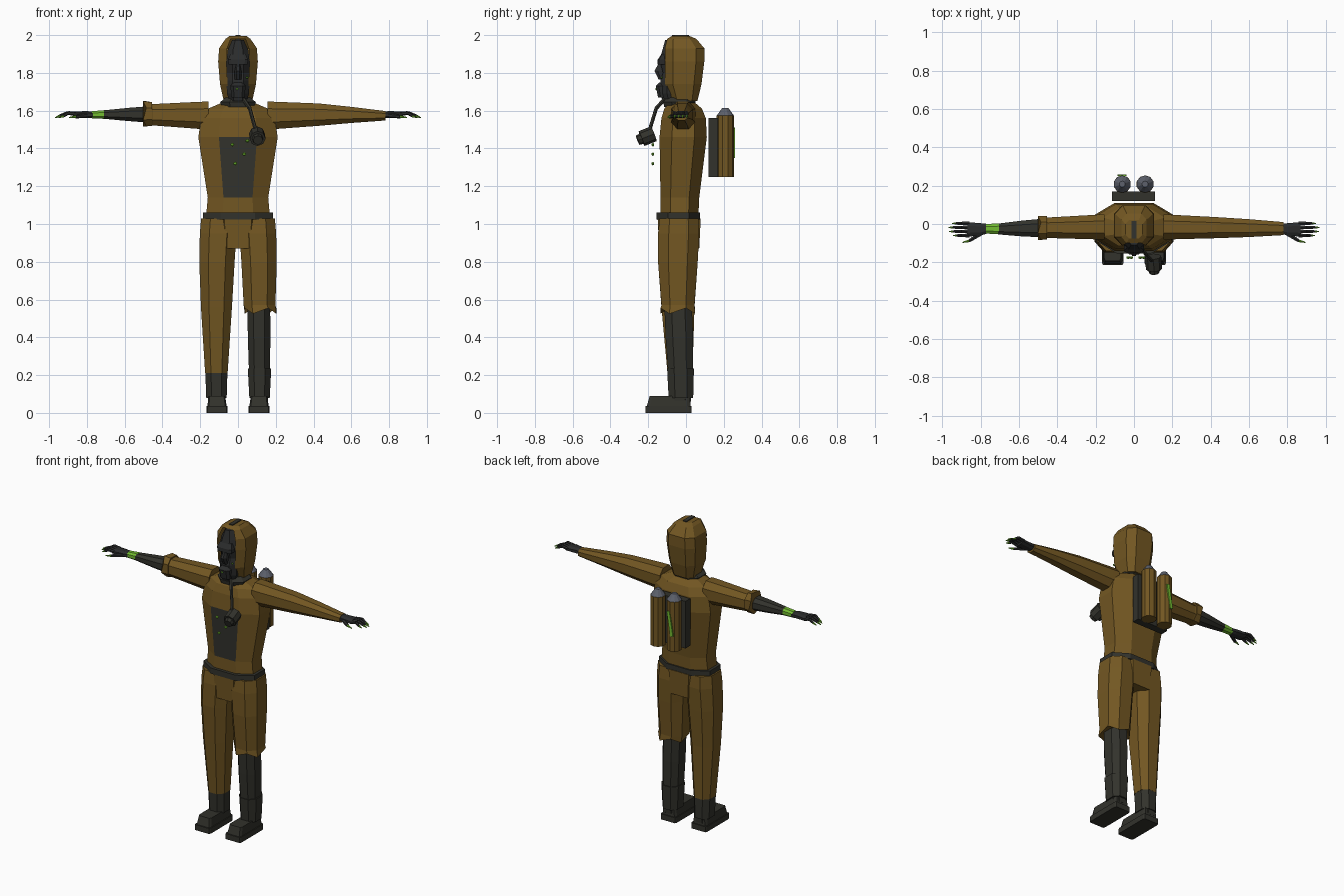
import bpy, bmesh, math
from mathutils import Vector

if "Cube" in bpy.data.objects:
    bpy.data.objects.remove(bpy.data.objects["Cube"])


def material(name, rgb):
    m = bpy.data.materials.new(name)
    m.use_nodes = True
    m.diffuse_color = (*rgb, 1)
    bsdf = m.node_tree.nodes["Principled BSDF"]
    bsdf.inputs["Base Color"].default_value = (*rgb, 1)
    bsdf.inputs["Roughness"].default_value = 0.8
    return m


CLOTH = material("mustard cloth", (0.17, 0.095, 0.016))
DARK = material("charcoal rubber", (0.032, 0.032, 0.025))
MASK = material("dark mask", (0.024, 0.025, 0.025))
GREEN = material("toxic green", (0.17, 0.5, 0.03))
STEEL = material("grey steel", (0.11, 0.12, 0.15))


def finish(name, bm, mats):
    bmesh.ops.recalc_face_normals(bm, faces=bm.faces)
    me = bpy.data.meshes.new(name)
    bm.to_mesh(me)
    bm.free()
    for m in mats:
        me.materials.append(m)
    ob = bpy.data.objects.new(name, me)
    bpy.context.collection.objects.link(ob)
    return ob


def loft(name, rows, mats, axis="z", k=0.48, jag=0, skip=None, paint=None):
    """Eight-sided tube through rows of (position, low a, high a, low b, high b)."""
    unit = [(-k, -1), (k, -1), (1, -k), (1, k), (k, 1), (-k, 1), (-1, k), (-1, -k)]
    bm = bmesh.new()
    rings = []
    for r, (t, a0, a1, b0, b1) in enumerate(rows):
        ring = []
        for i, (u, v) in enumerate(unit):
            a = (a0 + a1) / 2 + u * (a1 - a0) / 2
            b = (b0 + b1) / 2 + v * (b1 - b0) / 2
            s = t + (jag * (i % 2) if r == len(rows) - 1 else 0)
            ring.append(bm.verts.new((a, b, s) if axis == "z" else (s, a, b)))
        rings.append(ring)
    for r in range(len(rings) - 1):
        for i in range(8):
            if skip and skip(r, i):
                continue
            j = (i + 1) % 8
            f = bm.faces.new((rings[r][i], rings[r][j], rings[r + 1][j], rings[r + 1][i]))
            if paint:
                f.material_index = paint(r, i)
    bm.faces.new(rings[0])
    bm.faces.new(rings[-1])
    return finish(name, bm, mats)


def box(name, x, y, z, mat, turn=0):
    bm = bmesh.new()
    bmesh.ops.create_cube(bm, size=1)
    size = Vector((x[1] - x[0], y[1] - y[0], z[1] - z[0]))
    for v in bm.verts:
        v.co = v.co * size
    ob = finish(name, bm, [mat])
    ob.location = [sum(p) / 2 for p in (x, y, z)]
    ob.rotation_euler.y = turn
    return ob


def rod(name, start, end, r1, r2, mat, sides=6):
    start, end = Vector(start), Vector(end)
    bm = bmesh.new()
    bmesh.ops.create_cone(bm, cap_ends=True, segments=sides, radius1=r1, radius2=r2,
                          depth=(end - start).length)
    ob = finish(name, bm, [mat])
    ob.location = (start + end) / 2
    ob.rotation_euler = (end - start).to_track_quat("Z", "Y").to_euler()
    return ob


def mirror_rows(rows, s, axis):
    if axis == "x":
        return [(s * t, *rest) for t, *rest in rows]
    return [(t, *sorted((s * a, s * b)), c, d) for t, a, b, c, d in rows]


# Torso, with the front chest facet painted dark
loft("torso", [(1.03, -.17, .17, -.135, .065), (1.14, -.16, .16, -.135, .07),
               (1.46, -.21, .21, -.14, .11), (1.56, -.195, .195, -.13, .105),
               (1.61, -.16, .16, -.115, .085), (1.64, -.09, .09, -.09, .05)],
     [CLOTH, DARK], paint=lambda r, i: int(r == 1 and i == 0))
loft("belt", [(1.025, -.185, .185, -.155, .075), (1.062, -.185, .185, -.155, .075)], [DARK])
loft("crotch_flap", [(.87, -.075, .075, -.142, .07), (1.03, -.085, .085, -.15, .078)],
     [CLOTH], k=.85)

# Hood open at the front, around a masked face
loft("hood", [(1.65, -.075, .075, -.075, .06), (1.74, -.095, .095, -.11, .082),
              (1.86, -.105, .105, -.112, .097), (1.93, -.1, .1, -.112, .097),
              (1.98, -.066, .066, -.1, .055), (1.995, -.045, .045, -.075, .02)],
     [CLOTH], k=.58, skip=lambda r, i: i == 0 and r < 4)
box("hood_crest", (-.013, .013), (-.075, .015), (1.96, 2.0), DARK)
loft("face", [(1.65, -.045, .045, -.125, 0), (1.69, -.058, .058, -.135, 0),
              (1.76, -.062, .062, -.135, 0), (1.80, -.06, .06, -.122, 0),
              (1.87, -.06, .06, -.14, 0), (1.92, -.055, .055, -.125, 0),
              (1.975, -.03, .03, -.11, 0)], [MASK])
loft("nose", [(1.765, -.018, .018, -.145, -.1), (1.81, -.018, .018, -.167, -.1),
              (1.86, -.008, .008, -.14, -.1)], [MASK])
loft("brow", [(1.845, -.05, .05, -.15, -.1), (1.87, -.053, .053, -.15, -.1),
              (1.9, -.04, .04, -.13, -.1)], [MASK], k=.7)
loft("mouth_guard", [(1.67, -.035, .035, -.148, -.08), (1.73, -.04, .04, -.16, -.08),
                     (1.75, -.025, .025, -.14, -.08)], [MASK], k=.6)
loft("collar", [(1.62, -.085, .085, -.115, .045), (1.645, -.095, .095, -.12, .05),
                (1.67, -.065, .065, -.105, .045)], [DARK])

# Arms: a whole left sleeve and a torn right sleeve over a bare forearm
shoulder = [(.155, -.08, .05, 1.505, 1.648), (.2, -.08, .048, 1.503, 1.647)]
loft("left_sleeve", shoulder + [(.43, -.074, .036, 1.52, 1.638), (.6, -.068, .025, 1.535, 1.62),
                                (.78, -.058, .01, 1.548, 1.598)], [CLOTH], "x")
loft("right_sleeve", mirror_rows(shoulder + [(.45, -.073, .034, 1.522, 1.635),
                                 (.47, -.08, .04, 1.518, 1.643)], -1, "x"), [CLOTH], "x")
loft("right_torn_cuff", [(-.455, -.08, .042, 1.52, 1.645), (-.485, -.083, .042, 1.517, 1.65)],
     [CLOTH], "x", jag=-.017)
loft("right_forearm", [(-.45, -.07, .03, 1.535, 1.625), (-.58, -.065, .018, 1.545, 1.615),
                       (-.71, -.054, .002, 1.557, 1.602)], [DARK], "x")
loft("right_wrist_band", [(-.704, -.053, .003, 1.557, 1.603), (-.773, -.05, .0, 1.558, 1.597)],
     [GREEN], "x")


def hand(side, s):
    loft(side + "_palm", mirror_rows([(.76, -.048, 0, 1.56, 1.593), (.80, -.06, .004, 1.56, 1.598),
         (.87, -.066, .01, 1.565, 1.595)], s, "x"), [MASK], "x")
    for n in range(4):
        y, reach = .003 - n * .021, (.95, .968, .965, .945)[n]
        knuckle = (s * .9, y, 1.588)
        tip = (s * (reach - .022), y, 1.572)
        name = f"{side}_finger_{n + 1}"
        rod(name + "_base", (s * .86, y, 1.582), knuckle, .011, .01, MASK)
        rod(name, knuckle, tip, .01, .007, MASK)
        rod(name + "_claw", tip, (s * reach, y, 1.563), .007, .002, GREEN)
    rod(side + "_thumb", (s * .80, -.05, 1.575), (s * .86, -.088, 1.568), .013, .009, MASK)
    rod(side + "_thumb_claw", (s * .86, -.088, 1.568), (s * .895, -.096, 1.563), .008, .003, GREEN)


hand("left", 1)
hand("right", -1)

# Trouser legs: the left is torn at the knee, the right runs into the boot
thigh = [(1.03, .005, .195, -.14, .065), (.95, .008, .202, -.148, .07), (.8, .018, .205, -.148, .062)]
loft("left_trouser", thigh + [(.57, .03, .198, -.13, .045), (.525, .036, .203, -.135, .048)],
     [CLOTH], jag=.03)
loft("right_trouser", mirror_rows(thigh + [(.56, .032, .196, -.13, .045),
                                  (.21, .055, .174, -.098, .034)], -1, "z"), [CLOTH])
loft("left_shin", [(.58, .05, .17, -.115, .03), (.4, .052, .172, -.108, .038),
                   (.22, .058, .168, -.095, .036)], [DARK])
loft("left_boot_cuff", [(.08, .06, .168, -.092, .038), (.235, .052, .176, -.1, .042)], [DARK])
loft("right_boot_cuff", [(.08, -.168, -.06, -.092, .034), (.212, -.173, -.056, -.097, .033)], [DARK])

for side, s in (("left", 1), ("right", -1)):
    loft(side + "_sole", mirror_rows([(0, .055, .167, -.215, .03), (.036, .055, .167, -.215, .03)],
         s, "z"), [DARK], k=.9)
    loft(side + "_shoe", mirror_rows([(.034, .06, .162, -.208, .024), (.09, .068, .156, -.192, .02)],
         s, "z"), [DARK], k=.85)
    loft(side + "_ankle", mirror_rows([(.05, .066, .158, -.09, .024), (.11, .068, .16, -.09, .03)],
         s, "z"), [DARK])

# Breathing hose and hanging filter
rod("hose_top", (.03, -.115, 1.66), (.06, -.155, 1.615), .011, .011, DARK)
rod("hose", (.06, -.155, 1.62), (.098, -.198, 1.48), .01, .01, DARK)
rod("filter_body", (.1, -.17, 1.478), (.104, -.235, 1.452), .042, .042, DARK, 8)
rod("filter_cap", (.104, -.232, 1.453), (.106, -.256, 1.443), .03, .026, DARK, 8)

# Back frame with two tanks
box("tank_frame", (-.115, .11), (.12, .17), (1.25, 1.56), DARK)
for side, x in (("right", -.061), ("left", .058)):
    rod(side + "_tank", (x, .208, 1.25), (x, .208, 1.575), .046, .046, CLOTH, 10)
    rod(side + "_tank_shoulder", (x, .208, 1.575), (x, .208, 1.595), .045, .03, STEEL, 10)
    rod(side + "_tank_valve", (x, .208, 1.595), (x, .208, 1.615), .03, .016, STEEL, 10)
box("tank_leak", (-.073, -.053), (.25, .259), (1.35, 1.51), GREEN, .16)

# Green droplets on chest and mask
drops = [(-.03, -.175, 1.42), (.05, -.175, 1.44), (.033, -.175, 1.37), (-.015, -.175, 1.32),
         (.048, -.128, 1.775), (-.005, -.158, 1.715)]
for n, (x, y, z) in enumerate(drops):
    bm = bmesh.new()
    bmesh.ops.create_icosphere(bm, subdivisions=1, radius=.011 if n < 4 else .007)
    drop = finish(f"droplet_{n + 1}", bm, [GREEN])
    drop.location = (x, y, z)
    drop.scale = (1.1, .7, .9)
